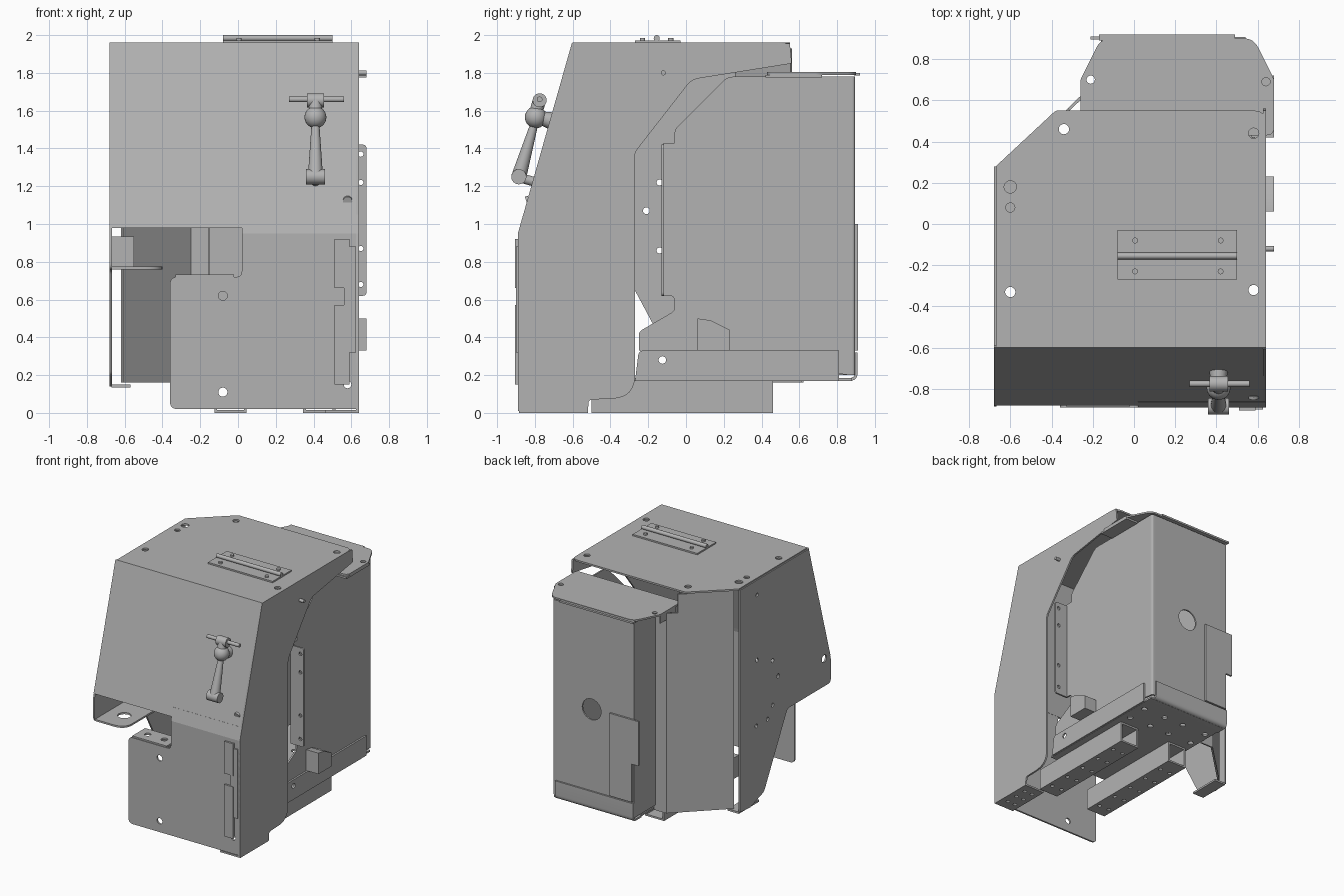
import bpy, bmesh, math
from mathutils import Vector

if "Cube" in bpy.data.objects:
    bpy.data.objects.remove(bpy.data.objects["Cube"])

MAT = bpy.data.materials.new("sheet_metal_grey")
MAT.diffuse_color = (0.45, 0.45, 0.45, 1)
MAT.use_nodes = True
MAT.node_tree.nodes["Principled BSDF"].inputs["Base Color"].default_value = MAT.diffuse_color


def finish(name, bm):
    bmesh.ops.recalc_face_normals(bm, faces=bm.faces)
    me = bpy.data.meshes.new(name)
    bm.to_mesh(me)
    bm.free()
    me.materials.append(MAT)
    ob = bpy.data.objects.new(name, me)
    bpy.context.collection.objects.link(ob)
    return ob


def fillet(pts):
    """Round every corner given as (u, v, radius)."""
    out = []
    for i, p in enumerate(pts):
        c = Vector(p[:2])
        if len(p) < 3:
            out.append(c)
            continue
        a = Vector(pts[i - 1][:2]) - c
        b = Vector(pts[(i + 1) % len(pts)][:2]) - c
        d = min(p[2] / math.tan(a.angle(b) / 2), a.length * .49, b.length * .49)
        a, b = c + a.normalized() * d, c + b.normalized() * d
        for k in range(7):
            t = k / 6
            out.append(a * (1 - t) ** 2 + c * 2 * t * (1 - t) + b * t * t)
    return out


def plate(name, pts, axis, lo, hi, holes=()):
    """Extrude a 2D outline along an axis; holes are (u, v, radius)."""
    def place(u, v, w):
        return {'x': (w, u, v), 'y': (u, w, v), 'z': (u, v, w)}[axis]

    def slab(bm, outline, lo, hi):
        f = bm.faces.new([bm.verts.new(place(p[0], p[1], lo)) for p in outline])
        ext = bmesh.ops.extrude_face_region(bm, geom=[f])['geom']
        bmesh.ops.translate(bm, vec=Vector(place(0, 0, hi - lo)),
                            verts=[g for g in ext if isinstance(g, bmesh.types.BMVert)])
    bm = bmesh.new()
    slab(bm, fillet(pts), lo, hi)
    ob = finish(name, bm)
    if holes:
        cb = bmesh.new()
        for u, v, r in holes:
            slab(cb, [(u + r * math.cos(k * math.pi / 10), v + r * math.sin(k * math.pi / 10))
                      for k in range(20)], lo - .03, hi + .03)
        cutter = finish("hole_cutter", cb)
        cutter.hide_render = True
        mod = ob.modifiers.new("holes", 'BOOLEAN')
        mod.operation, mod.solver, mod.object = 'DIFFERENCE', 'EXACT', cutter
        bpy.context.view_layer.objects.active = ob
        bpy.ops.object.modifier_apply(modifier="holes")
        bpy.data.objects.remove(cutter)
    return ob


def box(name, x0, x1, y0, y1, z0, z1, holes=()):
    return plate(name, [(x0, y0), (x1, y0), (x1, y1), (x0, y1)], 'z', z0, z1, holes)


def rod(name, p, q, r1, r2=None):
    p, q = Vector(p), Vector(q)
    bm = bmesh.new()
    bmesh.ops.create_cone(bm, cap_ends=True, segments=24, radius1=r1,
                          radius2=r1 if r2 is None else r2, depth=(q - p).length)
    ob = finish(name, bm)
    ob.rotation_mode = 'QUATERNION'
    ob.rotation_quaternion = (q - p).to_track_quat('Z', 'Y')
    ob.location = (p + q) / 2
    return ob


T = .014  # sheet thickness

# Hood: roof, sloped front, side walls
plate("roof", [(-.67, -.6), (.64, -.6), (.64, .55, .06), (-.38, .55, .03), (-.67, .28)], 'z', 1.946, 1.96,
      [(-.34, .46, .025), (.58, .44, .025), (.58, -.32, .025), (-.6, -.33, .025),
       (-.6, .08, .022), (-.6, .18, .03)])
plate("sloped_front", [(-.6, 1.96), (-.881, .98), (-.867, .98), (-.586, 1.946)], 'x', -.68, .64)
plate("right_side", [(-.89, .01), (-.89, .95), (-.605, 1.955), (.55, 1.955), (.56, 1.85), (.03, 1.765, .1),
                     (-.27, 1.38, .06), (-.27, .08, .16), (-.515, .07, .02), (-.52, .0)], 'x', .626, .64)
plate("left_side", [(.28, 1.95), (.28, .15), (.15, .14), (-.03, .2, .06), (-.33, .76, .05), (-.885, .76, .03),
                    (-.885, .95), (-.6, 1.95)], 'x', -.68, -.667,
      [(.06, 1.3, .016), (-.14, 1.22, .016), (-.21, 1.07, .018), (-.14, .86, .016),
       (-.075, .77, .016), (.07, .77, .016), (.06, 1.83, .014), (-.8, .985, .03)])
# Angled wall: tall part under the roof, lower part beside the tower
plate("angled_wall_tall", [(-.62, .27), (-.32, .562), (-.31, .552), (-.61, .26)], 'z', .16, 1.93)
plate("angled_wall_low", [(-.32, .562), (-.26, .62), (-.25, .61), (-.31, .552)], 'z', .16, 1.78)
box("angled_wall_flange", -.26, -.15, .61, .622, .16, 1.78)
plate("left_shelf", [(-.67, -.88), (-.4, -.88, .1), (-.4, -.45, .05), (-.67, -.45)], 'z', .76, .774,
      [(-.53, -.7, .05)])
box("left_shelf_tab", -.67, -.55, -.4, -.386, .775, .935)
box("left_bottom_flange", -.67, -.57, .02, .28, .135, .15)

# Lower front plate with its overlap onto the slope
plate("front_plate", [(-.36, .02, .04), (.64, .02), (.64, .95), (.02, .95), (.02, .72, .03), (-.36, .72, .04)],
      'y', -.89, -.876, [(-.08, .62, .024), (-.08, .11, .024), (.58, .64, .02), (.58, .15, .02)])
plate("front_overlap", [(-.89, .95), (-.862, 1.05), (-.852, 1.05), (-.876, .95)], 'x', .02, .64)
box("front_plate_lip", -.33, -.02, -.885, -.72, .718, .732, [(-.25, -.8, .025), (-.1, -.8, .025)])
box("hinge_upper", .51, .59, -.905, -.89, .66, .92)
box("hinge_lower", .51, .59, -.905, -.89, .15, .57)
box("hinge_bar", .56, .625, -.9, -.888, .32, .88)
box("right_bottom_flange", .46, .64, -.885, -.52, 0, T,
    [(x, y, .015) for x in (.51, .58) for y in (-.8, -.7, -.6)])

# Floor tray and its square tube rails
box("floor", -.15, .57, -.3, .88, .17, .184,
    [(x, y, .022) for x in (-.1, .12, .3, .5) for y in (.55, .72)])
plate("tray_right_lip", [(-.27, .17), (.81, .17), (.81, .33), (-.25, .33, .03)], 'x', .572, .586,
      [(-.125, .28, .02)])
plate("tray_back_lip", [(.8, .17), (.908, .17, .04), (.908, .32), (.894, .32), (.894, .184, .03), (.8, .184)],
      'x', -.16, .54)
for i, cx in enumerate((-.04, .43)):
    a, b = cx - .085, cx + .085
    box("rail_%d_bottom" % i, a, b, -.5, .46, 0, T,
        [(cx + s, -.4 + .18 * k, .015) for k in range(5) for s in (-.045, .045)])
    box("rail_%d_top" % i, a, b, -.5, .46, .156, .17)
    for s, x in (("left", a), ("right", b - T)):
        box("rail_%d_%s" % (i, s), x, x + T, -.5, .46, .01, .16)

# Rear tower
plate("tower_right_wall", [(.87, .2), (.87, 1.78), (.22, 1.78, .08), (-.06, 1.5, .05), (-.06, 1.43), (-.12, 1.43),
                           (-.12, .62), (-.06, .62, .03), (-.06, .54, .04), (-.25, .43, .04), (-.25, .33)],
      'x', .558, .57)
plate("tower_corner", [(.558, .86), (.57, .86), (.57, .895, .03), (.53, .895), (.53, .883), (.558, .883, .02)],
      'z', .2, 1.78)
plate("tower_back", [(-.15, .2), (.53, .2), (.53, 1.78), (-.15, 1.78)], 'y', .883, .895, [(.22, .98, .085)])
box("tower_left_wall", -.16, -.147, .55, .895, .2, 1.78)
plate("tower_cover", [(-.26, .43), (.68, .43, .04), (.68, .7, .06), (.58, .9, .08), (-.16, .9, .08), (-.26, .7, .06)],
      'z', 1.79, 1.804, [(.64, .69, .02), (-.21, .7, .02)])
box("tower_cover_tab", -.17, .49, .89, .92, 1.785, 1.8)
box("tower_cover_left_flange", -.26, -.246, .5, .7, 1.73, 1.79)
box("tower_cover_right_plate", .57, .68, .42, .72, 1.775, 1.79)
plate("rear_access_plate", [(.05, .33), (.05, 1.0), (-.21, 1.0), (-.21, .64), (-.15, .64), (-.15, .33)],
      'y', .895, .91)
plate("mounting_strip", [(.56, .62), (.68, .62, .02), (.68, 1.42, .02), (.56, 1.42)], 'y', -.13, -.116,
      [(.65, z, .014) for z in (.68, .87, 1.22, 1.37)])
plate("stop_block", [(.06, .33), (.06, .5), (.13, .49), (.23, .44), (.23, .33)], 'x', .57, .68)
rod("side_pin", (.63, -.12, 1.8), (.68, -.12, 1.8), .013)

# Roof hinge
box("roof_hinge_plate", -.08, .5, -.27, -.03, 1.955, 1.972)
rod("roof_hinge_rod", (-.08, -.155, 1.984), (.5, -.155, 1.984), .016)
for x in (.005, .42):
    for y in (-.08, -.23):
        rod("roof_hinge_bolt", (x, y, 1.965), (x, y, 1.985), .014)

# Latch handle
HX = .41
rod("handle_arm", (HX, -.885, 1.25), (HX, -.8, 1.54), .04, .02)
rod("handle_foot", (HX - .05, -.885, 1.25), (HX + .05, -.885, 1.25), .04)
rod("handle_foot_mount", (HX, -.88, 1.245), (HX, -.79, 1.22), .025)
rod("handle_post", (HX, -.8, 1.57), (HX, -.69, 1.54), .03, .05)
rod("handle_neck", (HX, -.8, 1.57), (HX, -.775, 1.66), .035)
rod("handle_head", (HX - .045, -.775, 1.655), (HX + .045, -.775, 1.655), .037)
rod("handle_crossbar", (.27, -.775, 1.66), (.56, -.775, 1.66), .015)
bm = bmesh.new()
bmesh.ops.create_uvsphere(bm, u_segments=24, v_segments=14, radius=.058)
ball = finish("handle_ball", bm)
ball.location = (HX, -.795, 1.565)
rod("front_bolt", (.58, -.845, 1.12), (.58, -.83, 1.125), .025)

# Smooth only the rounded bends
bpy.ops.object.select_all(action='SELECT')
bpy.context.view_layer.objects.active = ball
bpy.ops.object.shade_smooth_by_angle(angle=math.radians(30))
